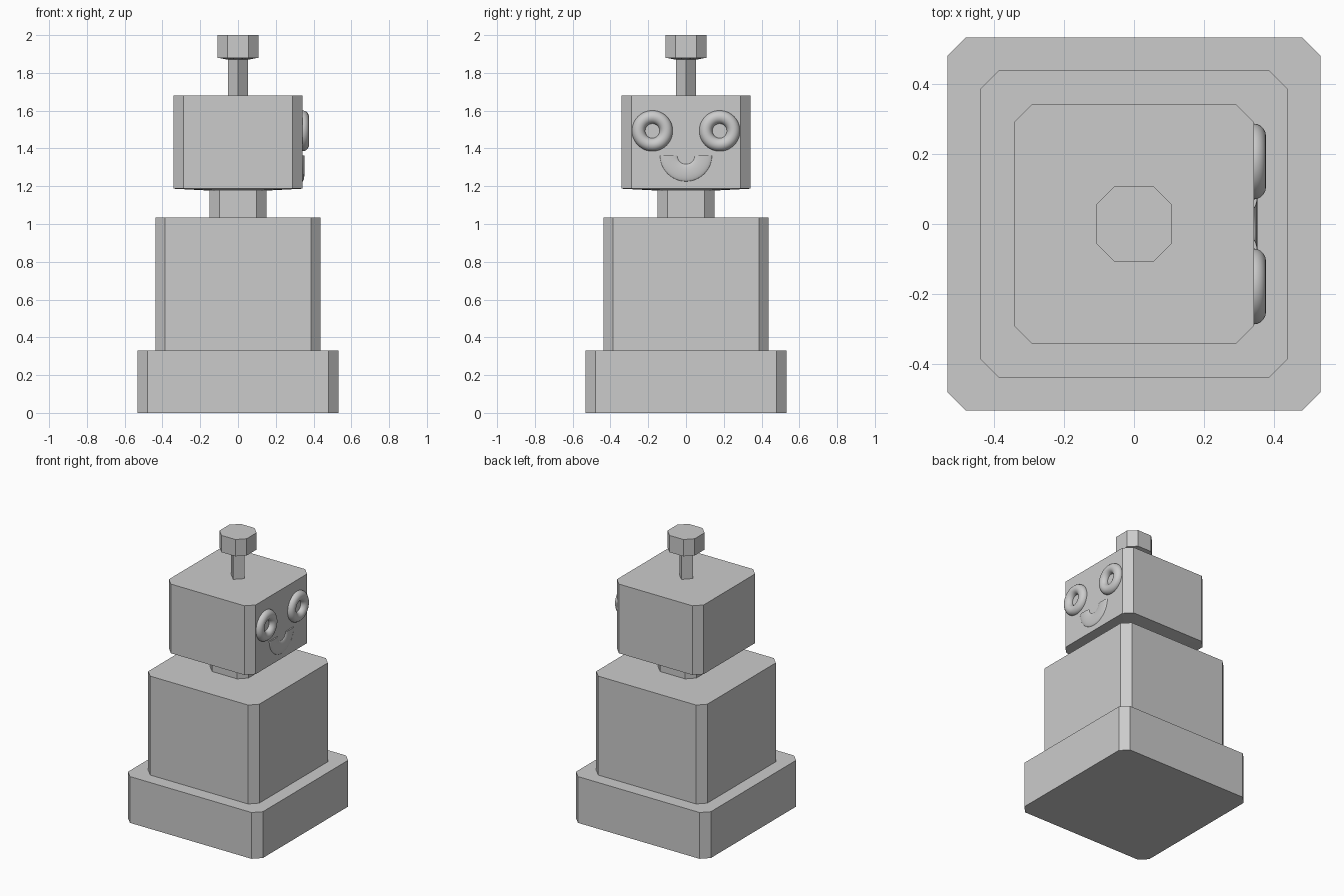
import bpy, bmesh, math

if "Cube" in bpy.data.objects:
    bpy.data.objects.remove(bpy.data.objects["Cube"])

CHAMFER = 0.0525


def loft(name, rings, bottom=False, top=False):
    """Shell of corner-cut squares; rings are (half width, height) from the bottom up."""
    bm = bmesh.new()
    loops = []
    for h, z in rings:
        k = h - CHAMFER
        pts = [(h, -k), (h, k), (k, h), (-k, h), (-h, k), (-h, -k), (-k, -h), (k, -h)]
        loops.append([bm.verts.new((x, y, z)) for x, y in pts])
    for a, b in zip(loops, loops[1:]):
        for i in range(8):
            j = (i + 1) % 8
            bm.faces.new((a[i], a[j], b[j], b[i]))
    if bottom:
        bm.faces.new(loops[0][::-1])
    if top:
        bm.faces.new(loops[-1])
    # the thin stem's cut corners meet, leaving a diamond
    bmesh.ops.remove_doubles(bm, verts=bm.verts, dist=0.0015)
    me = bpy.data.meshes.new(name)
    bm.to_mesh(me)
    bm.free()
    ob = bpy.data.objects.new(name, me)
    bpy.context.collection.objects.link(ob)
    return ob


def face_ring(name, y, z, major, minor):
    """Smooth ring lying on the face side of the head (+x)."""
    bpy.ops.mesh.primitive_torus_add(
        major_segments=48, minor_segments=20, major_radius=major, minor_radius=minor,
        location=(0.341, y, z), rotation=(0, math.pi / 2, 0))
    ob = bpy.context.object
    ob.name = name
    return ob


# Stacked body: each shell ends where the next one starts
BASE, TORSO, NECK, HEAD, STEM, KNOB = 0.532, 0.438, 0.151, 0.342, 0.053, 0.1075
loft("base", [(BASE, 0), (BASE, 0.33), (TORSO, 0.33)], bottom=True)
loft("torso", [(TORSO, 0.33), (TORSO, 1.035), (NECK, 1.035)])
loft("neck", [(NECK, 1.035), (NECK, 1.177)])
loft("head", [(NECK, 1.177), (HEAD, 1.187), (HEAD, 1.68), (STEM, 1.68)])
loft("antenna_stem", [(STEM, 1.68), (STEM, 1.87)])
loft("antenna_knob", [(STEM, 1.87), (KNOB, 1.88), (KNOB, 2.0)], top=True)

# Ring eyes
for side, label in ((-1, "left"), (1, "right")):
    face_ring("eye_" + label, side * 0.178, 1.493, 0.073, 0.035)
    bpy.ops.object.shade_smooth_by_angle()

# Smile: lower half of a flattened ring with closed ends
mouth = face_ring("mouth", 0, 1.363, 0.092, 0.046)
mouth.scale.z = 0.24
bm = bmesh.new()
bm.from_mesh(mouth.data)
bmesh.ops.bisect_plane(bm, geom=bm.verts[:] + bm.edges[:] + bm.faces[:], dist=1e-5,
                       plane_co=(0, 0, 0), plane_no=(1, 0, 0), clear_inner=True)
bmesh.ops.holes_fill(bm, edges=[e for e in bm.edges if e.is_boundary], sides=0)
bm.to_mesh(mouth.data)
bm.free()
bpy.ops.object.shade_smooth_by_angle()
